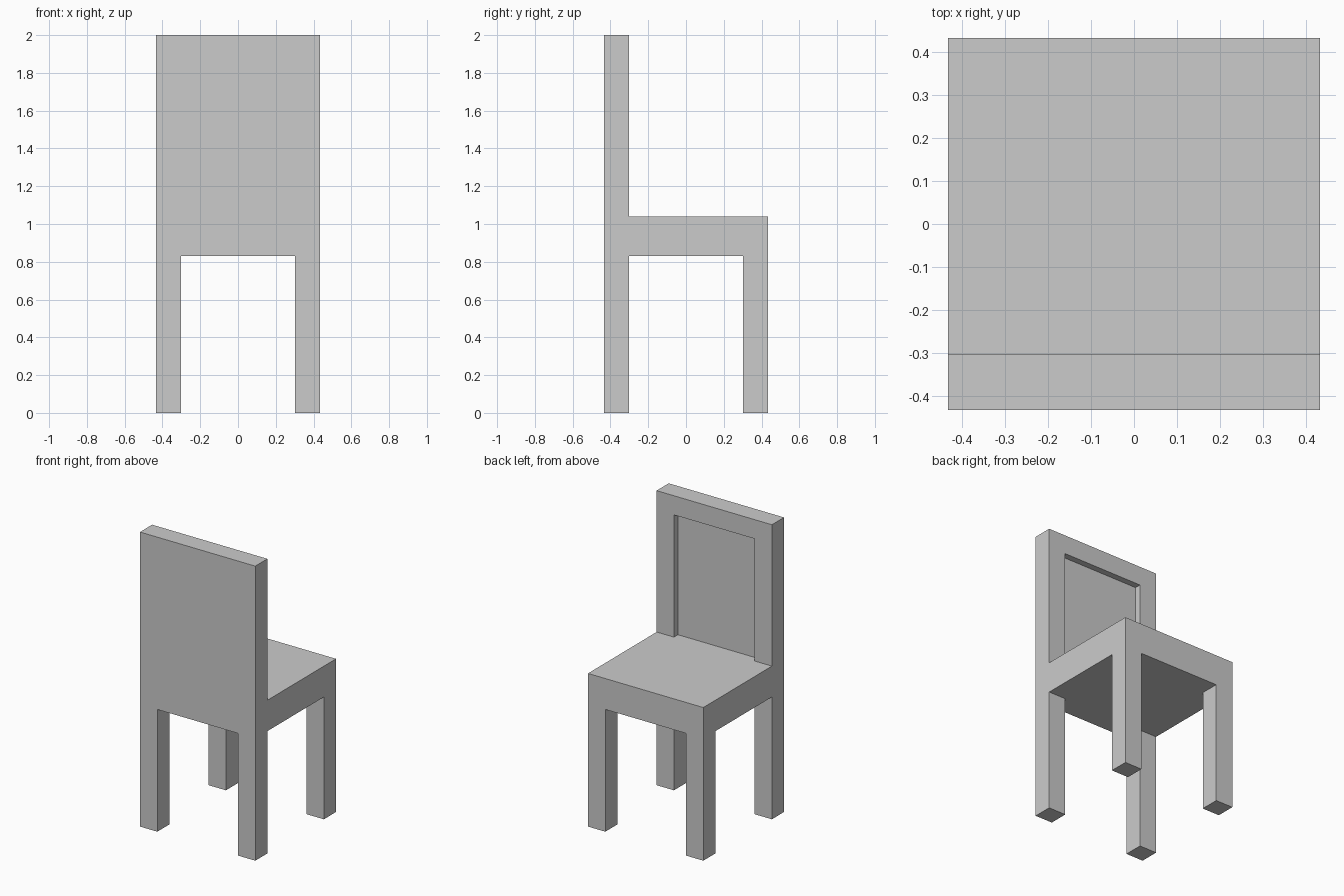
import bpy
import bmesh
from mathutils import Matrix, Vector

if "Cube" in bpy.data.objects:
    bpy.data.objects.remove(bpy.data.objects["Cube"])

HALF = 0.433          # half width and half depth of the chair
INNER = 0.303         # inner side of legs and back frame
SEAT_LOW, SEAT_TOP = 0.83, 1.04
FRAME_LOW, TOP = 1.87, 2.0
RECESS = 0.043

bm = bmesh.new()


def pick(direction, test):
    """Faces looking along a direction whose centre passes the test."""
    bm.normal_update()
    d = Vector(direction)
    return [f for f in bm.faces
            if f.normal.dot(d) > 0.99 and test(f.calc_center_median())]


def extrude(faces, offset):
    """Push a group of faces out and drop the covered originals."""
    new = bmesh.ops.extrude_face_region(bm, geom=faces)["geom"]
    verts = [g for g in new if isinstance(g, bmesh.types.BMVert)]
    bmesh.ops.translate(bm, verts=verts, vec=Vector(offset))
    old = [f for f in faces if f.is_valid]
    if old:
        bmesh.ops.delete(bm, geom=old, context='FACES')


# Seat slab, cut into a 3 x 3 layout
size = (2 * HALF, 2 * HALF, SEAT_TOP - SEAT_LOW)
centre = (0, 0, (SEAT_LOW + SEAT_TOP) / 2)
bmesh.ops.create_cube(bm, size=1, matrix=Matrix.LocRotScale(centre, None, size))
for axis in (Vector((1, 0, 0)), Vector((0, 1, 0))):
    for s in (-1, 1):
        bmesh.ops.bisect_plane(bm, geom=bm.verts[:] + bm.edges[:] + bm.faces[:],
                               plane_co=axis * s * INNER, plane_no=axis)

# Four legs from the corner cells
extrude(pick((0, 0, -1), lambda c: abs(c.x) > INNER and abs(c.y) > INNER),
        (0, 0, -SEAT_LOW))

# Backrest: panel height, then top rail
for z0, z1 in ((SEAT_TOP, FRAME_LOW), (FRAME_LOW, TOP)):
    extrude(pick((0, 0, 1), lambda c: c.y < -INNER and abs(c.z - z0) < 0.01),
            (0, 0, z1 - z0))

# Recessed panel on the sitter's side of the backrest
extrude(pick((0, 1, 0), lambda c: abs(c.x) < INNER and c.y < 0
             and SEAT_TOP < c.z < FRAME_LOW), (0, -RECESS, 0))

bmesh.ops.recalc_face_normals(bm, faces=bm.faces[:])
mesh = bpy.data.meshes.new("chair")
bm.to_mesh(mesh)
bm.free()
bpy.context.collection.objects.link(bpy.data.objects.new("chair", mesh))
